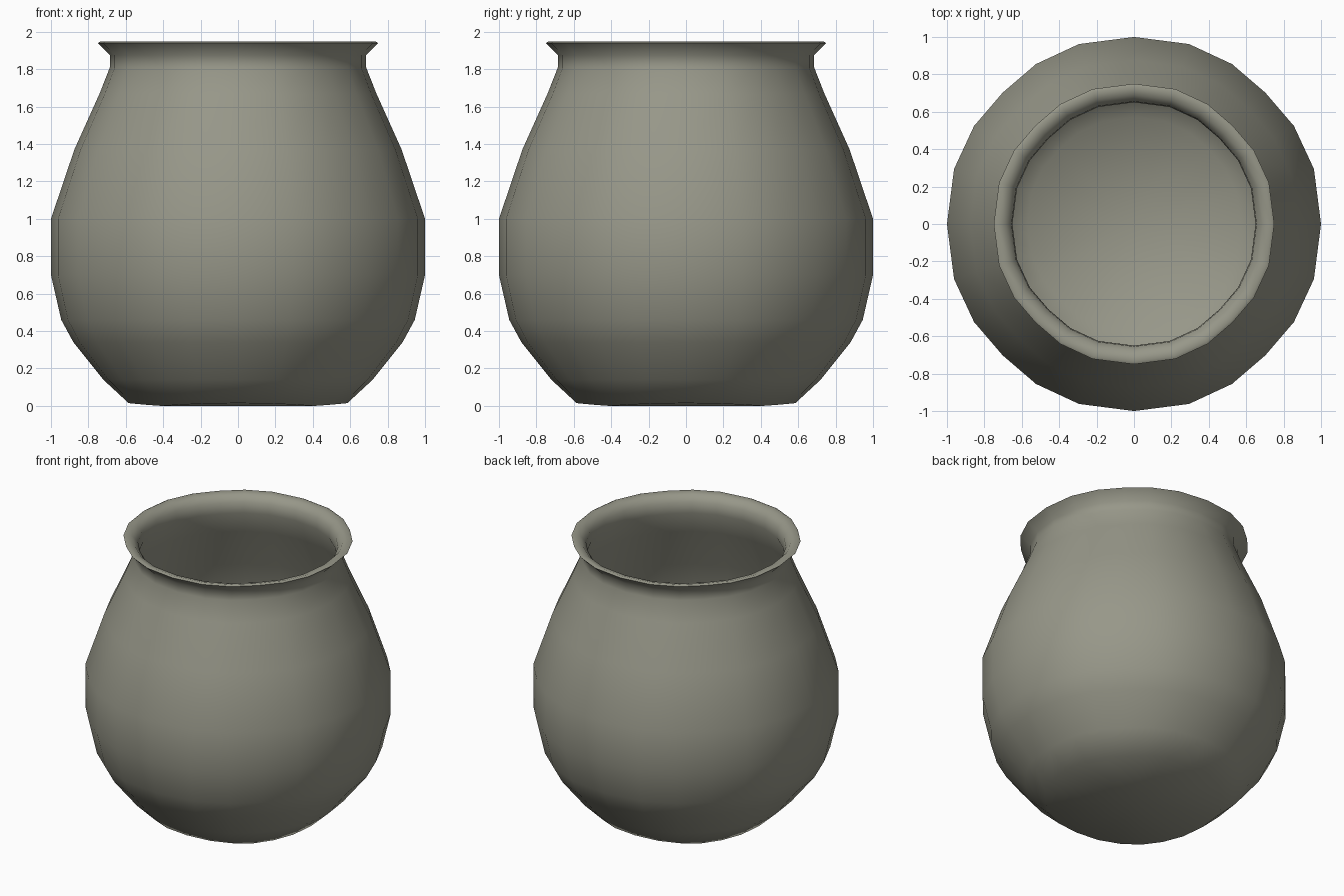
import bpy, bmesh, math

if "Cube" in bpy.data.objects:
    bpy.data.objects.remove(bpy.data.objects["Cube"])

# half profile (radius, height): outside from base to lip, then inside down to the floor
profile = [
    (0.585, 0.015), (0.72, 0.14), (0.88, 0.34), (0.945, 0.46),
    (1.0, 0.70), (1.0, 1.0), (0.875, 1.37), (0.74, 1.67), (0.685, 1.81),
    (0.685, 1.875), (0.75, 1.94), (0.735, 1.948),
    (0.69, 1.935), (0.655, 1.895), (0.65, 1.82), (0.71, 1.66), (0.845, 1.36),
    (0.97, 0.99), (0.97, 0.71), (0.915, 0.47), (0.85, 0.36), (0.70, 0.17),
    (0.57, 0.04),
]

# one quadrant of the slightly uneven 24-sided plan: (angle, radius factor)
quadrant = [(0, 1.0), (17, 1.006), (31.5, 1.003), (45, 0.993), (58.5, 1.003), (73, 1.006)]
plan = [(math.radians(q * 90 + a), f) for q in range(4) for a, f in quadrant]

# pot: lathed wall with closed base and floor; the base edge dips at the diagonals
bm = bmesh.new()
rings = [[bm.verts.new((r * f * math.cos(a), r * f * math.sin(a),
                        z * abs(math.cos(2 * a)) if k == 0 else z)) for a, f in plan]
         for k, (r, z) in enumerate(profile)]
n = len(plan)
for low, high in zip(rings, rings[1:]):
    for i in range(n):
        j = (i + 1) % n
        bm.faces.new((low[i], low[j], high[j], high[i]))
for ring, z in ((rings[0], 0.0), (rings[-1], 0.03)):
    centre = bm.verts.new((0, 0, z))
    for i in range(n):
        bm.faces.new((ring[i], centre, ring[(i + 1) % n]))
bmesh.ops.recalc_face_normals(bm, faces=bm.faces)

mesh = bpy.data.meshes.new("pot")
bm.to_mesh(mesh)
bm.free()
pot = bpy.data.objects.new("pot", mesh)
bpy.context.collection.objects.link(pot)

# dull olive-grey clay
clay = bpy.data.materials.new("clay")
clay.diffuse_color = (0.31, 0.31, 0.25, 1)
clay.use_nodes = True
clay.node_tree.nodes["Principled BSDF"].inputs["Base Color"].default_value = clay.diffuse_color
mesh.materials.append(clay)

bpy.context.view_layer.objects.active = pot
pot.select_set(True)
bpy.ops.object.shade_smooth_by_angle(angle=math.radians(75))
